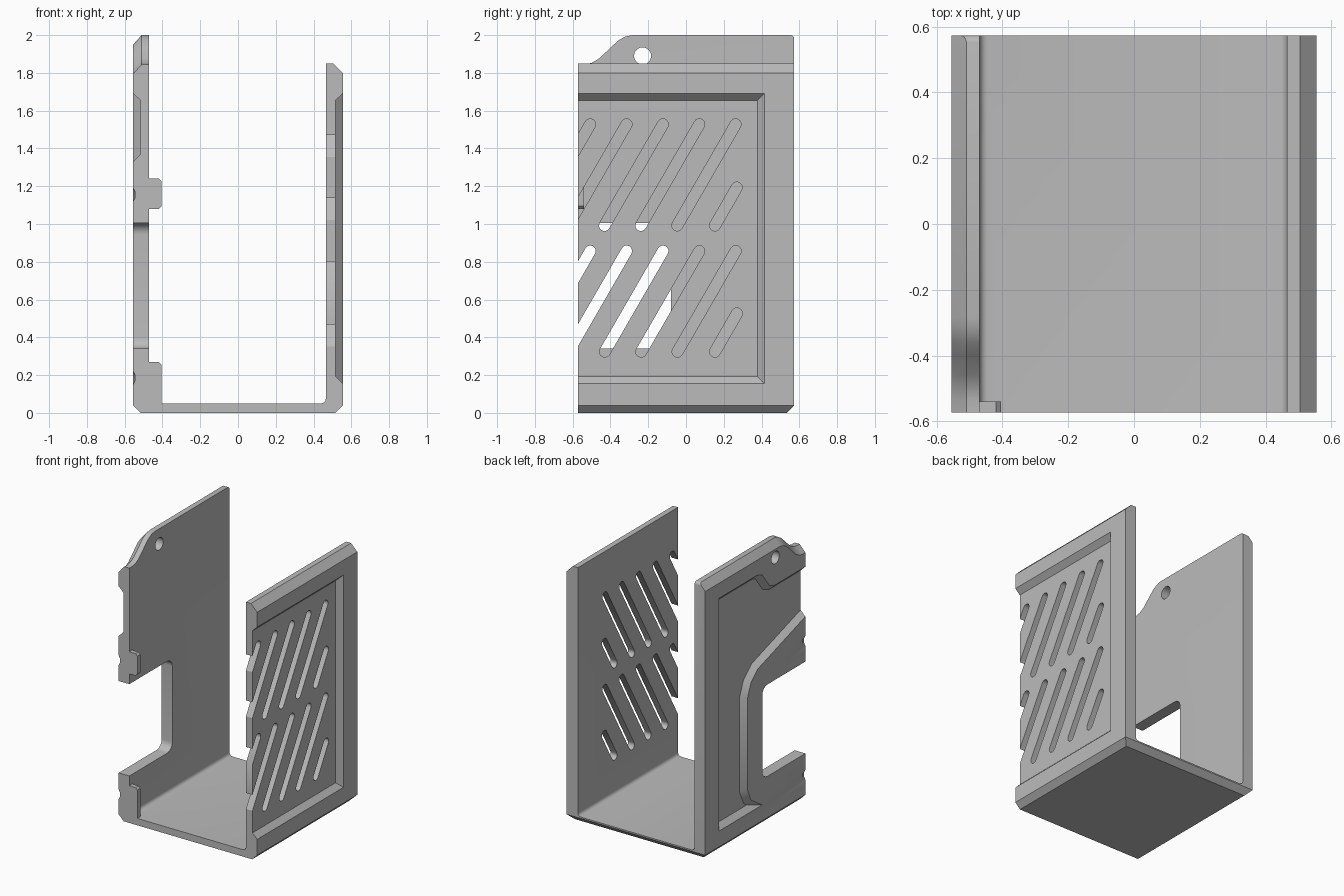
import bpy
import bmesh
import math
from mathutils import Vector

cube = bpy.data.objects.get("Cube")
if cube:
    bpy.data.objects.remove(cube, do_unlink=True)

grey = bpy.data.materials.new("light_grey")
grey.use_nodes = True
COLOUR = (0.5, 0.5, 0.5, 1)
grey.diffuse_color = COLOUR
grey.node_tree.nodes["Principled BSDF"].inputs["Base Color"].default_value = COLOUR

FRONT, BACK, SIDE = -0.573, 0.573, 0.555


def loft(bm, rings):
    """Closed solid through rings with equal point counts."""
    loops = [[bm.verts.new(p) for p in ring] for ring in rings]
    n = len(loops[0])
    for a, b in zip(loops, loops[1:]):
        for i in range(n):
            j = (i + 1) % n
            bm.faces.new((a[i], a[j], b[j], b[i]))
    bm.faces.new(loops[0][::-1])
    bm.faces.new(loops[-1])


def make(name, solids):
    bm = bmesh.new()
    for rings in solids:
        loft(bm, rings)
    bmesh.ops.recalc_face_normals(bm, faces=bm.faces)
    mesh = bpy.data.meshes.new(name)
    bm.to_mesh(mesh)
    bm.free()
    mesh.materials.append(grey)
    ob = bpy.data.objects.new(name, mesh)
    bpy.context.collection.objects.link(ob)
    return ob


def at_x(x, outline, dz=0):
    return [(x, y, z + dz) for y, z in outline]


def combine(target, tool, operation):
    tool.hide_render = True
    mod = target.modifiers.new(tool.name, 'BOOLEAN')
    mod.operation, mod.solver, mod.object = operation, 'EXACT', tool
    bpy.context.view_layer.objects.active = target
    bpy.ops.object.modifier_apply(modifier=mod.name)
    bpy.data.objects.remove(tool, do_unlink=True)


def inset(outline, d):
    """Mitred inward offset of an anticlockwise outline."""
    pts = [Vector(p) for p in outline]
    result = []
    for i, p in enumerate(pts):
        a = (p - pts[i - 1]).normalized()
        b = (pts[(i + 1) % len(pts)] - p).normalized()
        na, nb = Vector((-a.y, a.x)), Vector((-b.y, b.x))
        result.append(tuple(p + (na + nb) * d / (1 + na.dot(nb))))
    return result


def arc(cy, cz, r, start, end, steps=8):
    angles = [math.radians(start + (end - start) * i / steps) for i in range(steps + 1)]
    return [(cy + r * math.cos(a), cz + r * math.sin(a)) for a in angles]


# U-shaped shell: floor, low slotted wall, tall cut-out wall
section = [(-0.515, 0), (0.515, 0), (SIDE, 0.04), (SIDE, 1.8), (0.505, 1.85), (0.465, 1.85)]
section += arc(0.44, 0.075, 0.025, 0, -90, 4)
section += arc(-0.445, 0.075, 0.025, -90, -180, 4)
section += [(-0.47, 2), (-0.51, 2), (-SIDE, 1.95), (-SIDE, 0.04)]
shell = make("bracket_shell", [[[(x, y, z) for x, z in section] for y in (FRONT, BACK)]])

# Locating lugs on the front inner edge of the tall wall
lugs = []
for low, high in ((0.03, 0.27), (1.08, 1.24)):
    ring = [(-0.5, low), (-0.42, low), (-0.405, low + 0.015),
            (-0.405, high - 0.015), (-0.42, high), (-0.5, high)]
    lugs.append([[(x, y, z) for x, z in ring] for y in (FRONT, -0.54)])
combine(shell, make("lugs", lugs), 'UNION')

# Chamfer under the back edge
wedge = [(0.523, -0.01), (0.6, -0.01), (0.6, 0.067)]
combine(shell, make("back_chamfer", [[at_x(-1, wedge), at_x(1, wedge)]]), 'DIFFERENCE')

# Swept shoulder on the tall wall, with its outer chamfer
shoulder = [(-0.7, 2.3), (-0.7, 1.845), (-0.535, 1.845), (-0.5, 1.853), (-0.46, 1.876),
            (-0.4, 1.933), (-0.36, 1.97), (-0.325, 1.991), (-0.28, 2.001), (-0.28, 2.3)]
combine(shell, make("shoulder_cut", [[at_x(-0.6, shoulder, -0.1), at_x(-0.51, shoulder),
                                      at_x(-0.4, shoulder)]]), 'DIFFERENCE')

# Rounded upper back corner of the tall wall
corner = [(0.6, 1.98)] + arc(0.553, 1.98, 0.0201, 0, 90, 5) + [(0.553, 2.05), (0.6, 2.05)]
combine(shell, make("corner_cut", [[at_x(-0.6, corner), at_x(-0.4, corner)]]), 'DIFFERENCE')

# Bevelled panel recesses on both outer sides
low_panel = [(-0.8, 0.155), (0.415, 0.155), (0.415, 1.692), (-0.8, 1.692)]
tall_panel = [(-0.08, 0.155), (0.415, 0.155), (0.415, 1.84), (-0.03, 1.84), (-0.08, 1.82),
              (-0.16, 1.715), (-0.22, 1.692), (-0.8, 1.692), (-0.8, 1.40), (-0.57, 1.33),
              (-0.03, 1.16), (0.05, 1.09), (0.09, 0.99), (0.09, 0.33), (0.05, 0.24)]
for name, side, outline in (("low_recess", 1, low_panel), ("tall_recess", -1, tall_panel)):
    rings = [at_x(side * 0.517, inset(outline, 0.037)),
             at_x(side * SIDE, outline), at_x(side * 0.65, outline)]
    combine(shell, make(name, [rings]), 'DIFFERENCE')

# Slanted vent slots in two rows
RADIUS, SLOPE = 0.029, math.tan(math.radians(30))
slots = []
for top, bottom, short_top in ((1.528, 0.992, 1.193), (0.857, 0.324, 0.527)):
    ends = [(0.263 - 0.1925 * i, top) for i in range(5)]
    ends.append((0.153 + (short_top - bottom) * SLOPE, short_top))
    for y, z in ends:
        outline = arc(y, z, RADIUS, -30, 150)
        outline += arc(y - (z - bottom) * SLOPE, bottom, RADIUS, 150, 330)
        slots.append([at_x(0.4, outline), at_x(0.7, outline)])
combine(shell, make("vent_slots", slots), 'DIFFERENCE')

# Open-fronted window in the tall wall
window = [(-0.7, 0.34)] + arc(-0.14, 0.4, 0.06, -90, 0) + arc(-0.14, 0.945, 0.06, 0, 90)
window.append((-0.7, 1.005))
combine(shell, make("window_cut", [[at_x(-0.7, window), at_x(-0.38, window)]]), 'DIFFERENCE')

# Screw hole through the shoulder
hole = arc(-0.23, 1.89, 0.045, 0, 345, 23)
combine(shell, make("screw_hole", [[at_x(-0.7, hole), at_x(-0.4, hole)]]), 'DIFFERENCE')

# Shallow dimples at the front outer edge
dimples = []
for z in (0.185, 1.155):
    ring = arc(FRONT, z, 0.035, 0, 345, 23)
    small = arc(FRONT, z, 0.018, 0, 345, 23)
    dimples.append([at_x(-0.6, ring), at_x(-SIDE, ring), at_x(-0.546, small)])
combine(shell, make("dimples", dimples), 'DIFFERENCE')

# Smooth the curved faces, keep edges crisp
bpy.ops.object.select_all(action='DESELECT')
shell.select_set(True)
bpy.context.view_layer.objects.active = shell
bpy.ops.object.shade_smooth_by_angle(angle=math.radians(30))
